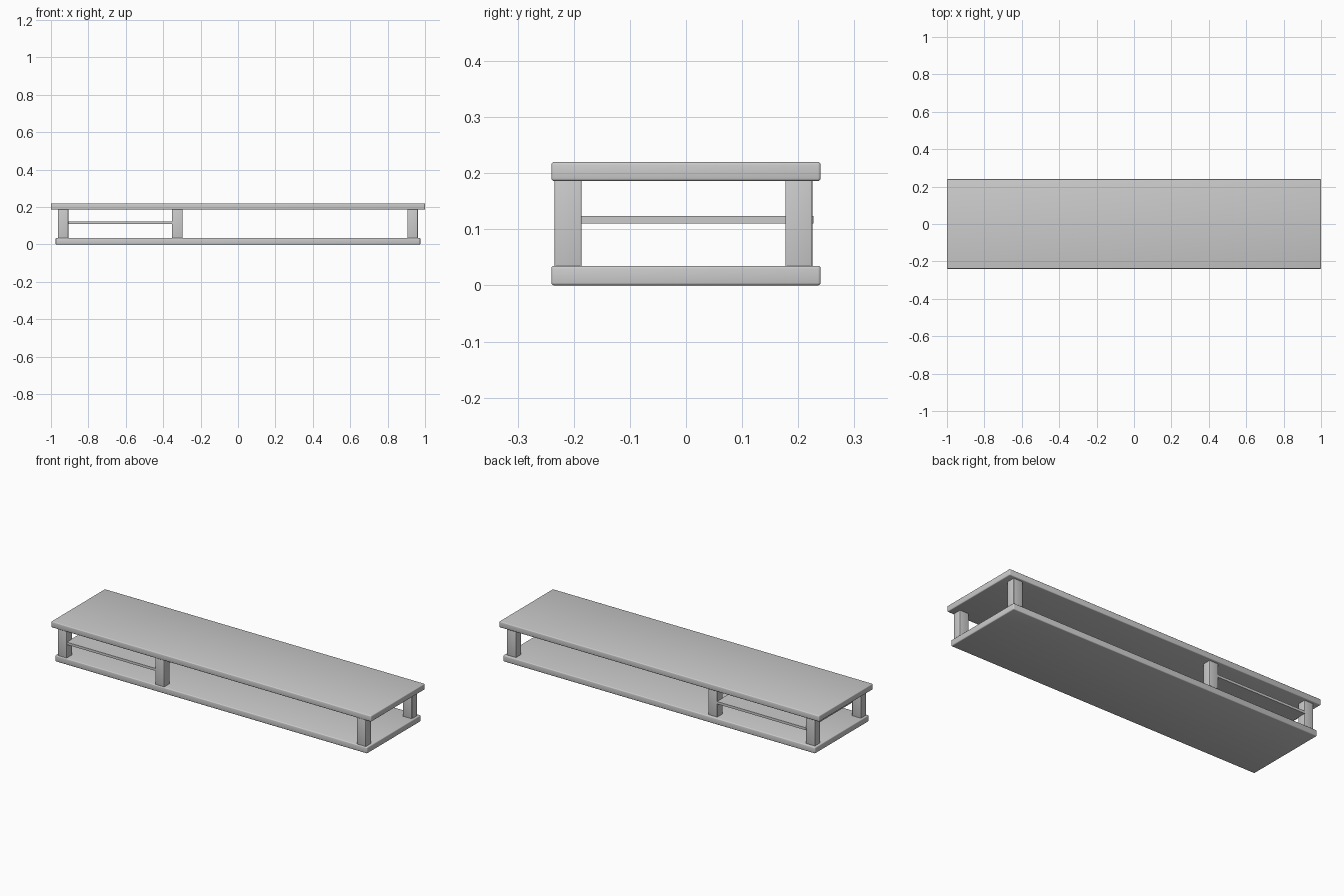
import bpy

cube = bpy.data.objects.get("Cube")
if cube:
    bpy.data.objects.remove(cube, do_unlink=True)

# One plain grey for the whole stand
grey = bpy.data.materials.new("plain grey")
grey.use_nodes = True
colour = (0.6, 0.6, 0.6, 1)
grey.diffuse_color = colour
grey.node_tree.nodes["Principled BSDF"].inputs["Base Color"].default_value = colour


def board(name, x, y, z, radius):
    """Box between (min, max) pairs, with softened edges."""
    spans = (x, y, z)
    bpy.ops.mesh.primitive_cube_add(size=1, location=[(a + b) / 2 for a, b in spans])
    obj = bpy.context.object
    obj.name = name
    obj.scale = [b - a for a, b in spans]
    bpy.ops.object.transform_apply(location=False, rotation=False, scale=True)
    obj.data.materials.append(grey)
    if radius:
        bevel = obj.modifiers.new("soft edges", "BEVEL")
        bevel.width = radius
        bevel.segments = 3
        bpy.ops.object.modifier_apply(modifier=bevel.name)
        bpy.ops.object.shade_smooth_by_angle()
    return obj


# Top and bottom slabs
board("top_slab", (-1, 1), (-0.24, 0.24), (0.186, 0.22), 0.005)
board("bottom_slab", (-0.975, 0.975), (-0.24, 0.24), (0, 0.035), 0.005)

# Three pairs of posts, set slightly into the slabs
rows = {"front": (-0.234, -0.186), "back": (0.177, 0.225)}
columns = {"right": (-0.963, -0.907), "middle": (-0.353, -0.297), "left": (0.905, 0.962)}
for row, y in rows.items():
    for column, x in columns.items():
        board(f"{row}_{column}_post", x, y, (0.03, 0.19), 0.003)

# Thin shelf between the right and middle posts
board("thin_shelf", (-0.91, -0.35), (-0.232, 0.227), (0.11, 0.124), 0)
